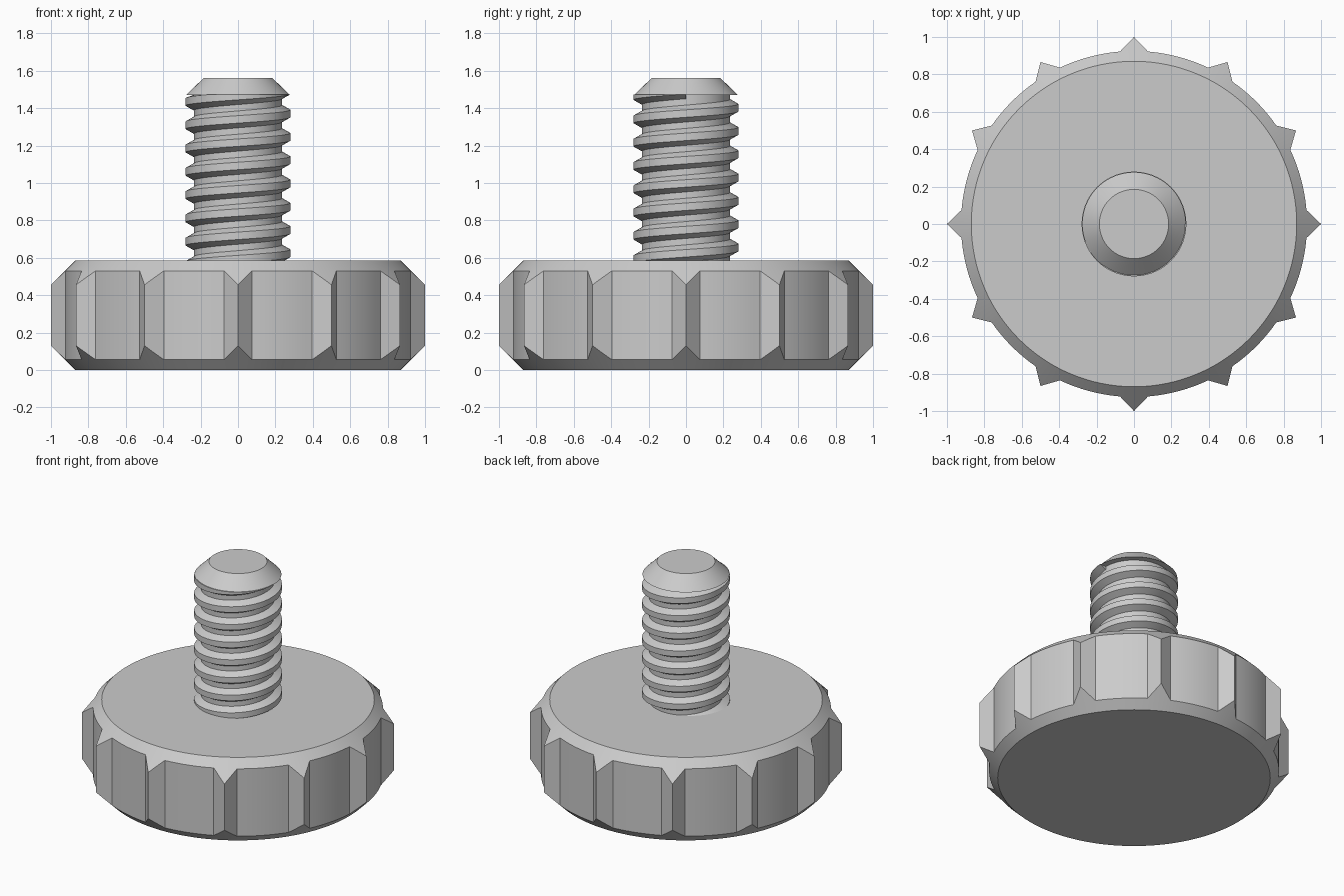
import bpy, math
from mathutils import Vector

if "Cube" in bpy.data.objects:
    bpy.data.objects.remove(bpy.data.objects["Cube"])

HEAD_H, TOP_Z = 0.585, 1.56
BODY_R, TIP_R, FACE_R = 0.925, 1.0, 0.87
CORE_R, CREST_R, PITCH = 0.235, 0.28, 0.1245
TIP_Z = 1.47


def make(name, verts, faces):
    me = bpy.data.meshes.new(name)
    me.from_pydata(verts, [], faces)
    ob = bpy.data.objects.new(name, me)
    bpy.context.collection.objects.link(ob)
    bpy.ops.object.select_all(action='DESELECT')
    ob.select_set(True)
    bpy.context.view_layer.objects.active = ob
    bpy.ops.object.shade_smooth_by_angle(angle=math.radians(25))
    return ob


def stack(name, columns):
    """Closed body from vertical point columns running around z, capped flat."""
    n, k = len(columns), len(columns[0])
    verts = [p for c in columns for p in c]
    faces = [(i * k + j, (i + 1) % n * k + j, (i + 1) % n * k + j + 1, i * k + j + 1)
             for i in range(n) for j in range(k - 1)]
    faces += [[i * k for i in reversed(range(n))], [i * k + k - 1 for i in range(n)]]
    return make(name, verts, faces)


def lathe(name, profile, n=96):
    return stack(name, [[(r * math.cos(a), r * math.sin(a), z) for r, z in profile]
                        for a in (2 * math.pi * i / n for i in range(n))])


# Knob outline: twelve pointed ribs joined by arcs
half = math.radians(4.65)
root = Vector((BODY_R * math.cos(half), BODY_R * math.sin(half)))
tip = Vector((TIP_R, 0))
outline = []
for tooth in range(12):
    a0 = tooth * math.pi / 6
    for s in range(-3, 4):
        p = tip.lerp(root, abs(s) / 3)
        outline.append((p.length, a0 + math.copysign(math.atan2(p.y, p.x), s)))
    for s in range(1, 8):
        outline.append((BODY_R, a0 + half + (math.pi / 6 - 2 * half) * s / 8))

# Knob head, with 45 degree conical chamfers cutting the ribs
columns = []
for r, a in outline:
    cut = r - FACE_R
    prof = [(FACE_R, 0), (r, cut), (r, HEAD_H - cut), (FACE_R, HEAD_H)]
    columns.append([(q * math.cos(a), q * math.sin(a), z) for q, z in prof])
stack("knob_head", columns)

# Screw core and chamfered tip
lathe("screw_core", [(CORE_R, HEAD_H - 0.05), (CORE_R, TIP_Z + 0.02)])
lathe("screw_tip", [(0.277, TIP_Z), (0.185, TOP_Z)])

# Single right-handed helical thread, trimmed by the tip cone
section = [(CORE_R - 0.003, -0.047), (CREST_R, -0.02), (CREST_R, 0.02), (CORE_R - 0.003, 0.047)]
SEG = 72
verts, faces = [], []
steps = int(8 * SEG)
for i in range(steps + 1):
    a = 2 * math.pi * i / SEG
    zc = 1.371 - 7 * PITCH + PITCH * i / SEG
    for r, dz in section:
        z = max(HEAD_H - 0.06, min(zc + dz, TIP_Z + 0.003))
        verts.append((r * math.cos(a), r * math.sin(a), z))
for i in range(steps):
    for j in range(4):
        k = (j + 1) % 4
        faces.append((i * 4 + j, i * 4 + 4 + j, i * 4 + 4 + k, i * 4 + k))
faces += [(3, 2, 1, 0), tuple(steps * 4 + j for j in range(4))]
make("screw_thread", verts, faces)
